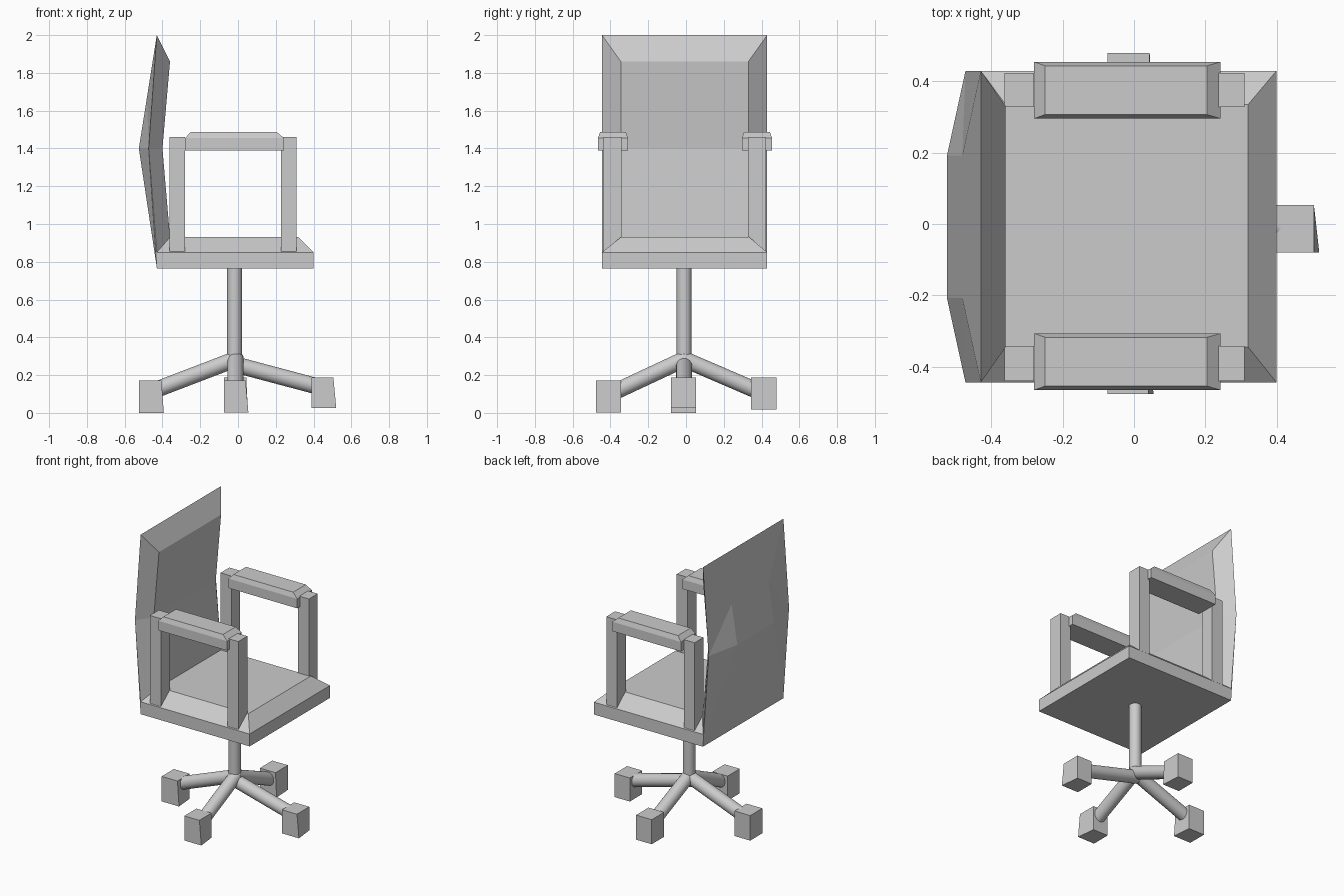
import bpy, bmesh, math
from mathutils import Vector

if "Cube" in bpy.data.objects:
    bpy.data.objects.remove(bpy.data.objects["Cube"])

grey = bpy.data.materials.new("plain_grey")
grey.diffuse_color = (0.6, 0.6, 0.6, 1)
grey.use_nodes = True
grey.node_tree.nodes["Principled BSDF"].inputs["Base Color"].default_value = grey.diffuse_color


def make(name, verts, faces):
    me = bpy.data.meshes.new(name)
    me.from_pydata(verts, [], faces)
    bm = bmesh.new()
    bm.from_mesh(me)
    bmesh.ops.recalc_face_normals(bm, faces=bm.faces)
    bm.to_mesh(me)
    bm.free()
    me.materials.append(grey)
    ob = bpy.data.objects.new(name, me)
    bpy.context.collection.objects.link(ob)
    return ob


def loft(name, rings, caps=True):
    """Skin a stack of equal-length rings."""
    n = len(rings[0])
    verts = [p for r in rings for p in r]
    faces = [(k * n + i, k * n + (i + 1) % n, (k + 1) * n + (i + 1) % n, (k + 1) * n + i)
             for k in range(len(rings) - 1) for i in range(n)]
    if caps:
        faces += [tuple(range(n)), tuple(range(len(verts) - n, len(verts)))]
    return make(name, verts, faces)


def rect(x0, x1, y0, y1, z):
    return [(x0, y0, z), (x1, y0, z), (x1, y1, z), (x0, y1, z)]


def rod(name, a, b, r, seg=32):
    a, b = Vector(a), Vector(b)
    q = (b - a).to_track_quat('Z', 'Y')
    ring = [q @ Vector((r * math.cos(t), r * math.sin(t), 0))
            for t in (2 * math.pi * i / seg for i in range(seg))]
    ob = loft(name, [[a + p for p in ring], [b + p for p in ring]])
    bpy.ops.object.select_all(action='DESELECT')
    ob.select_set(True)
    bpy.context.view_layer.objects.active = ob
    bpy.ops.object.shade_smooth_by_angle(angle=math.radians(40))


# Seat: slab with a chamfered cushion top
Y0, Y1 = -0.445, 0.43
loft("seat", [rect(-0.43, 0.40, Y0, Y1, 0.765),
              rect(-0.43, 0.40, Y0, Y1, 0.85),
              rect(-0.36, 0.32, -0.345, 0.335, 0.93)])

# Backrest: bent shell, inset panel in front, ridge behind
I0, I1, R0, R1 = -0.345, 0.33, -0.208, 0.192
V = [(-0.43, Y0, 0.77), (-0.43, Y1, 0.77),        # 0-1 bottom rim
     (-0.473, Y0, 1.40), (-0.473, Y1, 1.40),      # 2-3 middle rim
     (-0.43, Y0, 2.0), (-0.43, Y1, 2.0),          # 4-5 top rim
     (-0.36, I0, 0.93), (-0.36, I1, 0.93),        # 6-7 front panel
     (-0.40, I0, 1.40), (-0.40, I1, 1.40),
     (-0.36, I0, 1.86), (-0.36, I1, 1.86),
     (-0.525, R0, 1.40), (-0.525, R1, 1.40),      # 12-13 rear ridge
     (-0.482, R0, 1.67), (-0.482, R1, 1.67),      # 14-15 rear upper crease
     (-0.43, Y0, 0.85), (-0.43, Y1, 0.85)]        # 16-17 seat joint
F = [(6, 7, 9, 8), (8, 9, 11, 10),
     (16, 6, 8, 2), (2, 8, 10, 4), (7, 17, 3, 9), (9, 3, 5, 11),
     (10, 11, 5, 4), (16, 17, 7, 6), (0, 1, 17, 16),
     (0, 16, 2), (1, 3, 17), (0, 2, 12), (0, 12, 13, 1), (1, 13, 3),
     (12, 14, 15, 13), (14, 4, 5, 15),
     (2, 4, 14), (2, 14, 12), (3, 15, 5), (3, 13, 15)]
make("backrest", V, F)

# Arm posts and chamfered arm pads
for side, p0, p1, a0, a1 in (("left", -0.44, -0.342, -0.466, -0.307),
                             ("right", 0.328, 0.424, 0.296, 0.455)):
    for end, x0, x1 in (("rear", -0.363, -0.28), ("front", 0.228, 0.31)):
        loft(f"{side}_{end}_arm_post", [rect(x0, x1, p0, p1, 0.855),
                                        rect(x0, x1, p0, p1, 1.46)])
    loft(f"{side}_arm_pad", [rect(-0.28, 0.243, a0, a1, 1.39),
                             rect(-0.28, 0.243, a0, a1, 1.455),
                             rect(-0.25, 0.205, a0 + 0.011, a1 - 0.011, 1.487)])

# Column
rod("column", (-0.018, -0.01, 0.25), (-0.018, -0.01, 0.78), 0.039)

# Four splayed legs
rod("leg_rear", (-0.01, -0.01, 0.285), (-0.42, -0.01, 0.128), 0.043)
rod("leg_front", (-0.03, -0.01, 0.26), (0.41, -0.01, 0.143), 0.043)
rod("leg_left", (-0.013, 0.0, 0.288), (-0.013, -0.37, 0.115), 0.043)
rod("leg_right", (-0.013, -0.02, 0.288), (-0.013, 0.37, 0.12), 0.043)


# Block feet, each with one flared bottom corner
def foot(name, x0, x1, y0, y1, z0, z1, flare):
    low = rect(x0, x1, y0, y1, z0)
    low[1] = (x1 + flare, y0, z0)
    loft(name, [low, rect(x0, x1, y0, y1, z1)])


foot("foot_rear", -0.525, -0.405, -0.08, 0.052, 0.0, 0.172, 0.012)
foot("foot_front", 0.39, 0.505, -0.08, 0.054, 0.025, 0.187, 0.015)
foot("foot_left", -0.075, 0.04, -0.477, -0.345, 0.003, 0.172, 0.015)
foot("foot_right", -0.075, 0.044, 0.345, 0.48, 0.018, 0.187, 0.008)
